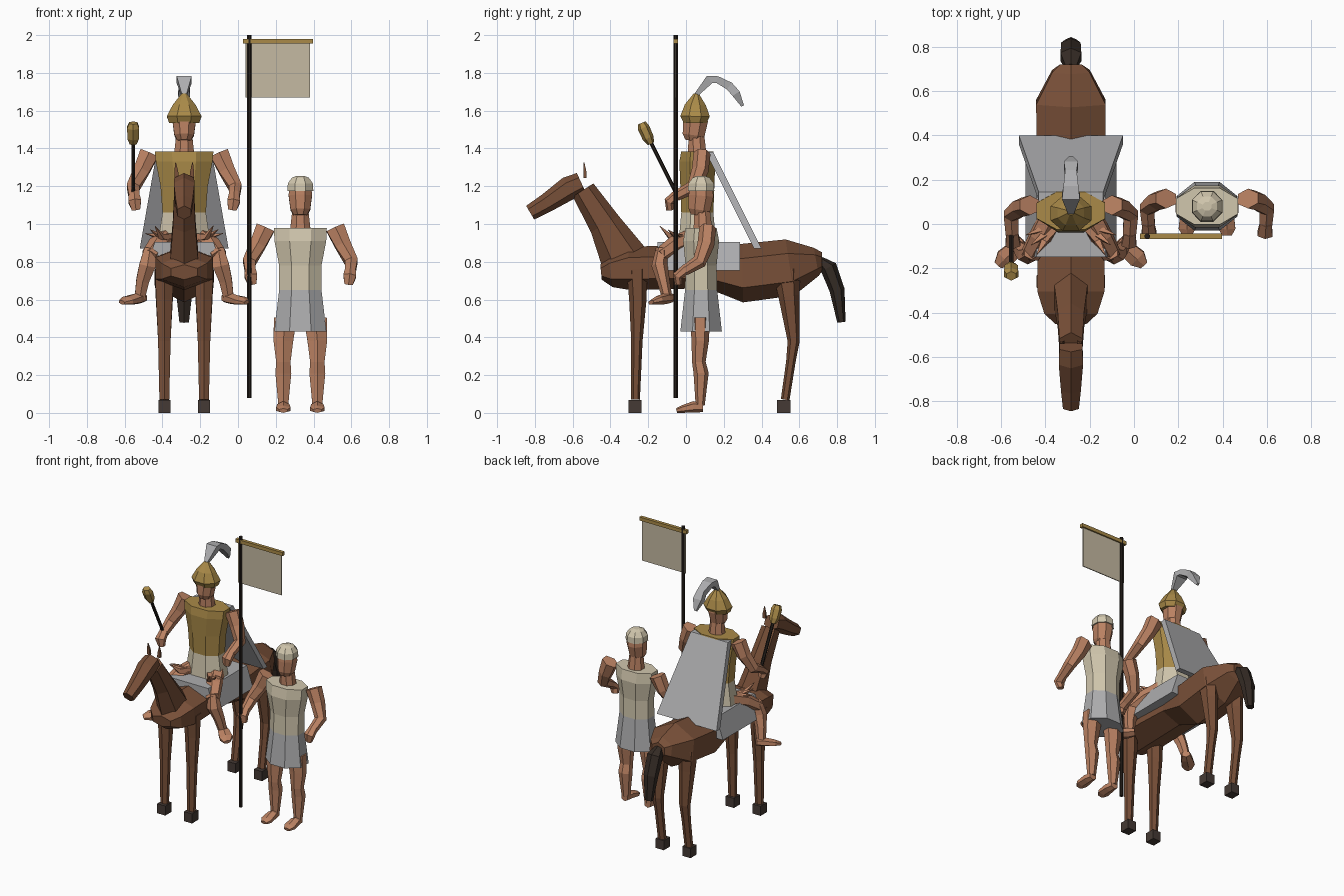
import bpy, bmesh, math
from mathutils import Vector


def material(name, r, g, b):
    m = bpy.data.materials.new(name)
    m.diffuse_color = (r, g, b, 1)
    return m


BROWN = material("horse_brown", 0.19, 0.08, 0.04)
DARK = material("tail_dark", 0.035, 0.024, 0.018)
HOOF = material("hoof_dark", 0.06, 0.042, 0.035)
SKIN = material("skin", 0.50, 0.225, 0.125)
GOLD = material("gold", 0.40, 0.255, 0.065)
CREAM = material("cream_cloth", 0.64, 0.57, 0.42)
GREY = material("grey_cloth", 0.42, 0.42, 0.43)
POLE = material("pole_dark", 0.018, 0.013, 0.01)
FLAG = material("banner_tan", 0.56, 0.49, 0.36)


def finish(name, bm, *mats):
    bmesh.ops.recalc_face_normals(bm, faces=bm.faces)
    me = bpy.data.meshes.new(name)
    bm.to_mesh(me)
    bm.free()
    ob = bpy.data.objects.new(name, me)
    bpy.context.collection.objects.link(ob)
    for m in mats:
        me.materials.append(m)
    return ob


def tube(name, pts, mat, n=6, lower=None):
    """Loft rings along a path; each point is x, y, z, half width, half depth.
    lower = (height, material) recolours faces below that height."""
    unit = [(math.cos(a), math.sin(a)) for a in
            (2 * math.pi * (k + 0.5) / n for k in range(n))]
    mx = max(abs(u[0]) for u in unit)
    my = max(abs(u[1]) for u in unit)
    pos = [Vector(p[:3]) for p in pts]
    bm = bmesh.new()
    rings = []
    for i, p in enumerate(pts):
        d = (pos[min(i + 1, len(pts) - 1)] - pos[max(i - 1, 0)]).normalized()
        u = (Vector((1, 0, 0)) - d * d.x).normalized()
        v = d.cross(u)
        rings.append([bm.verts.new(pos[i] + u * (p[3] * a / mx) + v * (p[-1] * b / my))
                      for a, b in unit])
    for r0, r1 in zip(rings, rings[1:]):
        for k in range(n):
            j = (k + 1) % n
            bm.faces.new((r0[k], r0[j], r1[j], r1[k]))
    bm.faces.new(rings[0])
    bm.faces.new(rings[-1])
    mats = [mat]
    if lower:
        mats.append(lower[1])
        for f in bm.faces:
            f.material_index = int(f.calc_center_median().z < lower[0])
    return finish(name, bm, *mats)


def box(name, lo, hi, mat):
    bm = bmesh.new()
    bmesh.ops.create_cube(bm, size=1)
    for v in bm.verts:
        v.co = [(lo[i] + hi[i]) / 2 + v.co[i] * (hi[i] - lo[i]) for i in range(3)]
    return finish(name, bm, mat)


SIDES = ((-1, "right"), (1, "left"))
HX = -0.285   # horse and rider centre line
FX = 0.33     # standing figure centre line

# Horse: body, neck, head, tail
tube("horse_body", [(HX, -0.45, 0.745, 0.07, 0.04), (HX, -0.40, 0.75, 0.12, 0.085),
                    (HX, -0.30, 0.765, 0.152, 0.115), (HX, -0.10, 0.77, 0.15, 0.115),
                    (HX, 0.12, 0.765, 0.14, 0.105), (HX, 0.30, 0.74, 0.155, 0.155),
                    (HX, 0.55, 0.77, 0.157, 0.15), (HX, 0.69, 0.80, 0.085, 0.075),
                    (HX, 0.72, 0.80, 0.05, 0.05)], BROWN)
tube("horse_neck", [(HX, -0.33, 0.82, 0.075, 0.125), (HX, -0.43, 1.00, 0.06, 0.085),
                    (HX, -0.545, 1.18, 0.052, 0.065)], BROWN)
tube("horse_head", [(HX, -0.555, 1.22, 0.052, 0.055), (HX, -0.62, 1.19, 0.055, 0.063),
                    (HX, -0.74, 1.11, 0.045, 0.05), (HX, -0.825, 1.06, 0.036, 0.042)], BROWN)
tube("horse_tail", [(HX, 0.71, 0.81, 0.025, 0.02), (HX, 0.755, 0.77, 0.047, 0.045),
                    (HX, 0.80, 0.65, 0.044, 0.04), (HX, 0.823, 0.48, 0.025, 0.022)], DARK)

# Horse legs, hooves and ears
for s, side in SIDES:
    x = HX + s * 0.105
    tube("front_leg_" + side, [(x, -0.26, 0.76, 0.05, 0.055), (x, -0.255, 0.60, 0.043, 0.046),
                               (x, -0.26, 0.38, 0.033, 0.03), (x, -0.267, 0.07, 0.026, 0.023)], BROWN)
    tube("hind_leg_" + side, [(x, 0.53, 0.76, 0.05, 0.075), (x, 0.545, 0.62, 0.046, 0.056),
                              (x, 0.57, 0.38, 0.033, 0.032), (x, 0.555, 0.27, 0.028, 0.025),
                              (x, 0.525, 0.07, 0.026, 0.023)], BROWN)
    for y, end in ((-0.27, "front"), (0.517, "hind")):
        box(end + "_hoof_" + side, (x - 0.032, y - 0.035, 0), (x + 0.032, y + 0.035, 0.068), HOOF)
    tube("ear_" + side, [(HX + s * 0.04, -0.535, 1.245, 0.012, 0.008),
                         (HX + s * 0.042, -0.535, 1.28, 0.01, 0.007),
                         (HX + s * 0.045, -0.54, 1.325, 0.002, 0.002)], BROWN, 4)

# Saddle blanket
blanket = box("saddle_blanket", (HX - 0.205, -0.15, 0.755), (HX + 0.205, 0.285, 0.905), GREY)
for v in blanket.data.vertices:
    if v.co.z > 0.85:
        v.co.x = HX + (v.co.x - HX) * 0.76


def figure(name, cx, cy, dz, hand_y):
    """Neck, head and arms shared by both people."""
    tube(name + "_neck", [(cx, cy + 0.01, dz + 0.96, 0.055, 0.05),
                          (cx, cy + 0.005, dz + 1.07, 0.043, 0.042)], SKIN, 8)
    tube(name + "_head", [(cx, cy - 0.015, dz + 1.045, 0.035, 0.04),
                          (cx, cy - 0.01, dz + 1.075, 0.052, 0.058),
                          (cx, cy, dz + 1.15, 0.062, 0.066),
                          (cx, cy, dz + 1.20, 0.058, 0.06)], SKIN, 8)
    for s, side in SIDES:
        tube(name + "_arm_" + side, [
            (cx + s * 0.185, cy + 0.035, dz + 0.98, 0.05, 0.045),
            (cx + s * 0.225, cy + 0.025, dz + 0.89, 0.042, 0.045),
            (cx + s * 0.27, cy - 0.01, dz + 0.80, 0.034, 0.038),
            (cx + s * 0.265, hand_y + 0.04, dz + 0.755, 0.029, 0.028)], SKIN)
        tube(name + "_hand_" + side, [
            (cx + s * 0.266, hand_y + 0.05, dz + 0.765, 0.026, 0.028),
            (cx + s * 0.262, hand_y, dz + 0.725, 0.034, 0.026),
            (cx + s * 0.255, hand_y + 0.005, dz + 0.68, 0.022, 0.02)], SKIN)


# Rider: torso, helmet, plume, cape
figure("rider", HX, 0.05, 0.395, -0.09)
tube("rider_tunic", [(HX, 0.06, 0.89, 0.14, 0.10), (HX, 0.06, 1.06, 0.115, 0.085),
                     (HX, 0.06, 1.20, 0.125, 0.09), (HX, 0.06, 1.33, 0.15, 0.095),
                     (HX, 0.06, 1.385, 0.155, 0.085)], GOLD, 8, lower=(1.05, CREAM))
tube("helmet", [(HX, 0.048, 1.535, 0.08, 0.06), (HX, 0.048, 1.57, 0.092, 0.078),
                (HX, 0.05, 1.63, 0.06, 0.056), (HX, 0.055, 1.69, 0.014, 0.014)], GOLD, 8)
tube("plume", [(HX, 0.05, 1.68, 0.012, 0.01), (HX, 0.125, 1.765, 0.04, 0.024),
               (HX, 0.165, 1.765, 0.034, 0.018), (HX, 0.23, 1.73, 0.026, 0.022),
               (HX, 0.265, 1.69, 0.032, 0.022), (HX, 0.30, 1.625, 0.008, 0.008)], GREY, 4)
cape = box("cape", (HX - 0.235, 0.36, 0.87), (HX + 0.235, 0.40, 1.38), GREY)
for v in cape.data.vertices:
    if v.co.z > 1:
        v.co.y -= 0.255
        v.co.x = HX + (v.co.x - HX) * 0.62

# Rider legs, astride the horse
for s, side in SIDES:
    def at(dx, y, z, r, d=None):
        return (HX + s * dx, y, z, r, d or r)
    tube("rider_thigh_" + side, [at(0.085, 0.04, 0.93, 0.05), at(0.14, -0.06, 0.89, 0.047),
                                 at(0.185, -0.14, 0.83, 0.04)], SKIN)
    tube("rider_shin_" + side, [at(0.18, -0.13, 0.87, 0.03), at(0.195, -0.14, 0.78, 0.043),
                                at(0.22, -0.12, 0.70, 0.034), at(0.235, -0.10, 0.61, 0.027)], SKIN)
    tube("rider_foot_" + side, [at(0.215, -0.075, 0.61, 0.025), at(0.25, -0.11, 0.605, 0.036, 0.03),
                                at(0.30, -0.155, 0.595, 0.042, 0.022),
                                at(0.33, -0.185, 0.585, 0.02, 0.012)], SKIN)
    for k in range(3):
        tube("hip_fringe_%s_%d" % (side, k),
             [at(0.08, 0.02 - k * 0.02, 0.93, 0.02), at(0.12, -0.02 - k * 0.03, 0.93, 0.014),
              at(0.205 - k * 0.025, -0.05 - k * 0.045, 0.95 + k * 0.02, 0.001)], SKIN, 4)

# Mace in the rider's hand
tube("mace_handle", [(-0.555, -0.05, 1.16, 0.010), (-0.555, -0.195, 1.45, 0.010)], POLE, 6)
tube("mace_head", [(-0.555, -0.185, 1.425, 0.018), (-0.555, -0.20, 1.455, 0.030),
                   (-0.555, -0.225, 1.51, 0.032), (-0.555, -0.235, 1.535, 0.022)], GOLD, 6)

# Standing figure: tunic with skirt, cap
figure("bearer", FX, 0.08, 0, -0.045)
tube("bearer_tunic", [(FX, 0.08, 0.43, 0.138, 0.11), (FX, 0.08, 0.65, 0.112, 0.085),
                      (FX, 0.08, 0.78, 0.112, 0.082), (FX, 0.08, 0.91, 0.137, 0.095),
                      (FX, 0.08, 0.98, 0.14, 0.082)], CREAM, 8, lower=(0.6, GREY))
tube("bearer_cap", [(FX, 0.08, 1.175, 0.069, 0.07), (FX, 0.08, 1.215, 0.066, 0.067),
                    (FX, 0.08, 1.245, 0.045, 0.045), (FX, 0.08, 1.255, 0.02, 0.02)], CREAM, 8)

# Standing figure's legs and feet
for s, side in SIDES:
    x = FX + s * 0.09
    tube("bearer_leg_" + side, [(x - s * 0.01, 0.075, 0.50, 0.06, 0.052), (x, 0.075, 0.38, 0.052, 0.046),
                                (x, 0.068, 0.27, 0.038, 0.036), (x, 0.08, 0.21, 0.042, 0.04),
                                (x, 0.075, 0.04, 0.026, 0.024)], SKIN)
    tube("bearer_foot_" + side, [(x, 0.09, 0.03, 0.024, 0.026), (x, 0.04, 0.032, 0.032, 0.03),
                                 (x, -0.02, 0.02, 0.038, 0.02), (x, -0.05, 0.012, 0.022, 0.012)], SKIN)

# Banner on its pole
tube("banner_pole", [(0.06, -0.055, 0.08, 0.012), (0.06, -0.055, 2.0, 0.012)], POLE, 8)
box("banner_crossbar", (0.027, -0.067, 1.955), (0.397, -0.043, 1.98), GOLD)
box("banner_cloth", (0.04, -0.059, 1.67), (0.382, -0.053, 1.957), FLAG)
